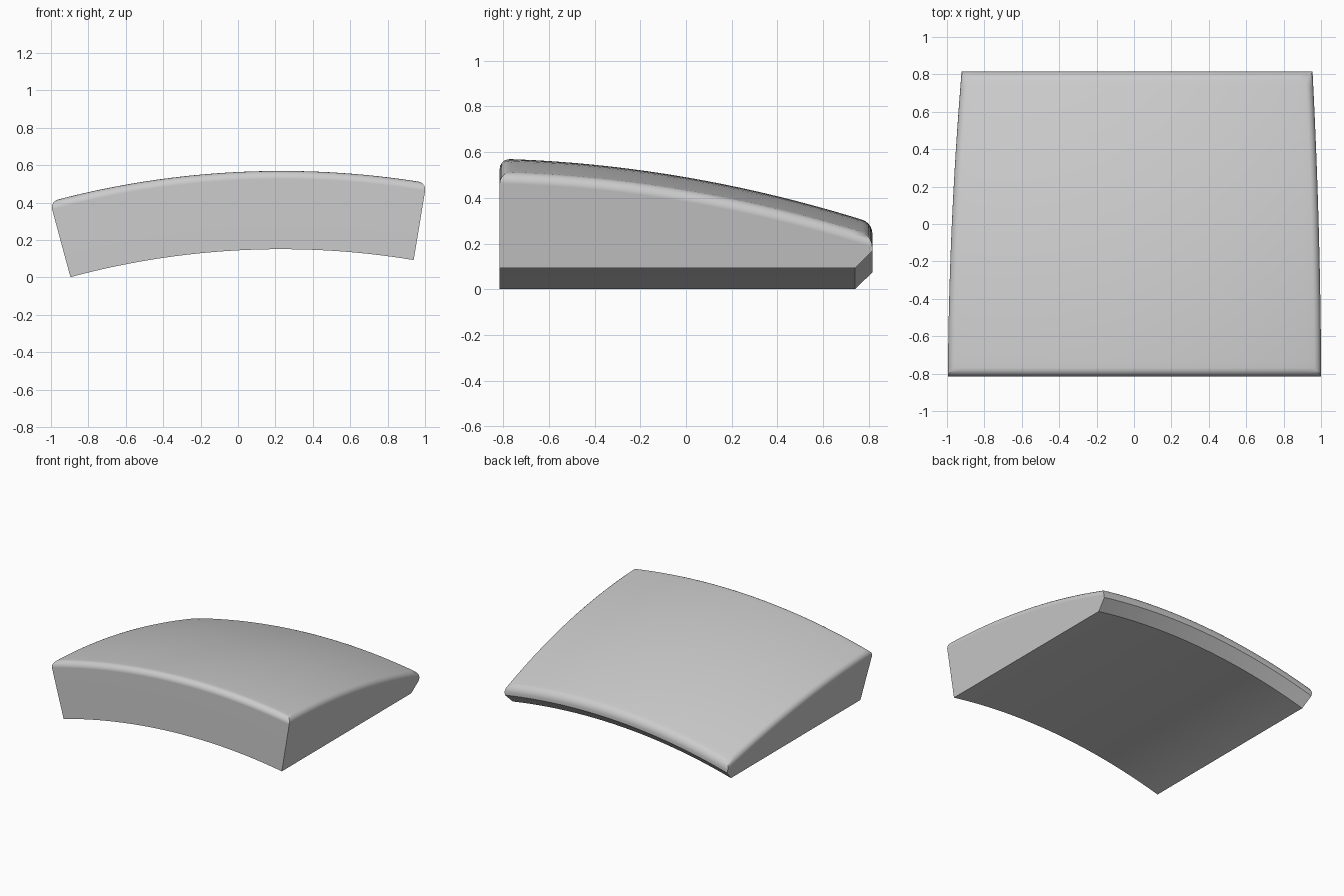
import bpy, bmesh, math

cube = bpy.data.objects.get("Cube")
if cube:
    bpy.data.objects.remove(cube, do_unlink=True)

# Arch that the block follows: axis along y, below the floor
R, AXIS_X, CROWN = 4.33, 0.232, 0.151
START, END, STEPS = math.radians(-15.1), math.radians(9.4), 24
FRONT, BACK, ROWS = -0.815, 0.815, 20
CHAMFER, FILLET = 0.075, 0.045


def top_height(y):
    """Thickness of the block, tapering in a curve towards the back."""
    return 0.49 - CROWN - 0.172 * y - 0.0895 * y * y


# Side profile as (y, thickness), starting with the flat underside
profile = [(FRONT, 0), (BACK - CHAMFER, 0), (BACK, CHAMFER)]
first_top = len(profile)
for i in range(ROWS + 1):
    y = BACK + (FRONT - BACK) * i / ROWS
    profile.append((y, top_height(y)))
count = len(profile)

# Sweep the profile along the arch
bm = bmesh.new()
rings = []
for s in range(STEPS + 1):
    a = START + (END - START) * s / STEPS
    rings.append([bm.verts.new((AXIS_X + (R + t) * math.sin(a), y,
                                CROWN - R + (R + t) * math.cos(a)))
                  for y, t in profile])
for a, b in zip(rings, rings[1:]):
    for i in range(count):
        j = (i + 1) % count
        bm.faces.new((a[i], a[j], b[j], b[i]))
bm.faces.new(rings[0])
bm.faces.new(rings[-1])
bmesh.ops.recalc_face_normals(bm, faces=bm.faces)

# Round the whole rim of the top surface
rim = []
for ring in (rings[0], rings[-1]):
    rim += [bm.edges.get(p) for p in zip(ring[first_top:], ring[first_top + 1:])]
for a, b in zip(rings, rings[1:]):
    rim += [bm.edges.get((a[first_top], b[first_top])),
            bm.edges.get((a[-1], b[-1]))]
bmesh.ops.bevel(bm, geom=rim, offset=FILLET, offset_type='OFFSET', segments=5,
                profile=0.5, affect='EDGES', clamp_overlap=True)

mesh = bpy.data.meshes.new("curved_block")
bm.to_mesh(mesh)
bm.free()
block = bpy.data.objects.new("curved_block", mesh)
bpy.context.collection.objects.link(block)

# Plain grey finish
grey = bpy.data.materials.new("light_grey")
grey.use_nodes = True
colour = (0.6, 0.6, 0.6, 1)
grey.diffuse_color = colour
grey.node_tree.nodes["Principled BSDF"].inputs["Base Color"].default_value = colour
mesh.materials.append(grey)

# Smooth curved faces, crisp lower edges
bpy.ops.object.select_all(action='DESELECT')
block.select_set(True)
bpy.context.view_layer.objects.active = block
bpy.ops.object.shade_smooth_by_angle(angle=math.radians(35))
normals = block.modifiers.new("even_normals", 'WEIGHTED_NORMAL')
normals.keep_sharp = True
